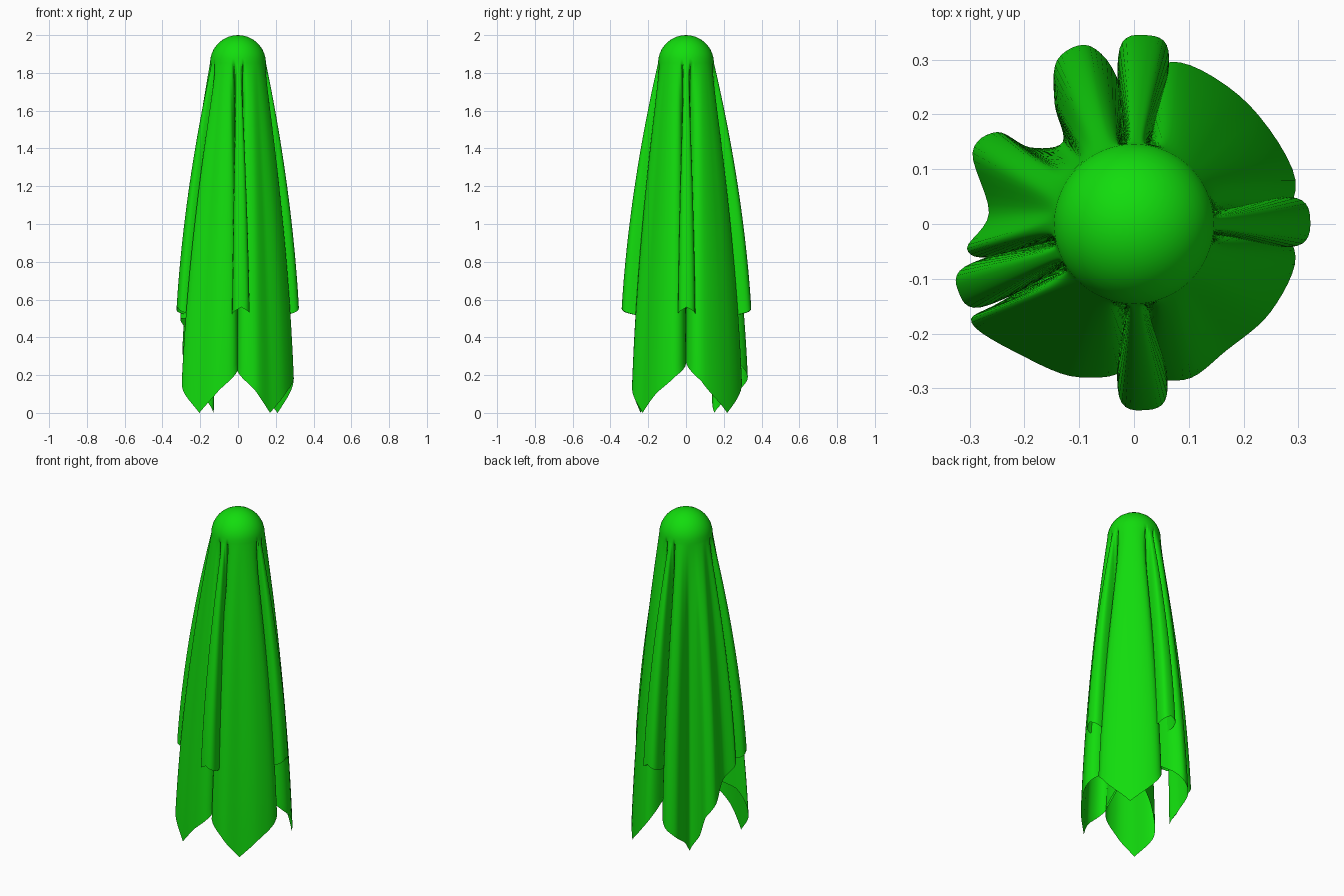
import bpy, bmesh, math
from mathutils import Vector

if "Cube" in bpy.data.objects:
    bpy.data.objects.remove(bpy.data.objects["Cube"])

DOME_R, DOME_Z = 0.148, 1.852


def narrow_fold(x, y, width=0.044, z=0.56):
    """Slim pleat at the middle of a cloth edge, running out to (x, y)."""
    tip = Vector((x, y))
    out = tip.normalized()
    side = Vector((-out.y, out.x)) * width
    pts = [out * 0.17 - side * .8, tip * 0.92 - side, tip, tip * 0.92 + side, out * 0.17 + side * .8]
    return [(p.x, p.y, z - d) for p, d in zip(pts, (.06, .03, 0, .03, .06))]


# Hem of each pleat, counter-clockwise from the right: x, y, hem height
lobes = [
    narrow_fold(.322, .004),
    [(.24, .002, .26), (.295, .08, .17), (.21, .218, 0), (.085, .295, .14), (.02, .25, .25)],
    narrow_fold(.02, .345, .045),
    [(-.025, .25, .28), (-.08, .325, .2), (-.14, .3, .14), (-.145, .22, .08), (-.13, .15, 0),
     (-.19, .14, .1), (-.25, .168, .24), (-.295, .13, .32), (-.265, .02, .42),
     (-.305, -.045, .5), (-.25, -.06, .5)],
    narrow_fold(-.32, -.125, .04),
    [(-.24, -.14, .3), (-.297, -.18, .14), (-.205, -.24, 0), (-.1, -.28, .12), (-.004, -.25, .22)],
    narrow_fold(.018, -.34),
    [(-.002, -.25, .22), (.09, -.285, .12), (.17, -.23, 0), (.25, -.16, .1),
     (.295, -.06, .19), (.24, -.002, .25)],
]

# Join the pleats with deep valleys tucked inwards
control = []
for i, lobe in enumerate(lobes):
    following = lobes[(i + 1) % len(lobes)]
    control += [Vector(p) for p in lobe]
    mid = (Vector(lobe[-1]) + Vector(following[0])) / 2
    control.append(Vector((mid.x * 0.35, mid.y * 0.35, 0.4)))


def smooth_loop(pts, steps=6):
    """Closed Catmull-Rom curve in plan, with straight hem heights."""
    res, n = [], len(pts)
    for i in range(n):
        a, b, c, d = (pts[(i + k) % n] for k in (-1, 0, 1, 2))
        for j in range(steps):
            t = j / steps
            p = 0.5 * (2 * b + (c - a) * t + (2 * a - 5 * b + 4 * c - d) * t * t
                       + (3 * b - a - 3 * c + d) * t ** 3)
            p.z = b.z + (c.z - b.z) * t
            res.append(p)
    return res


hem = smooth_loop(control)
n = len(hem)

# Evenly spread, ordered directions around the crown
turn = 2 * math.pi
angles = [math.atan2(hem[0].y, hem[0].x)]
for p in hem[1:]:
    a = math.atan2(p.y, p.x)
    angles.append(a + turn * round((angles[-1] - a) / turn))
ordered = sorted([a + turn * k for k in (-1, 0, 1) for a in angles])
W = 18
around = [sum(ordered[n + i - W:n + i + W + 1]) / (2 * W + 1) for i in range(n)]
crown = [Vector((math.cos(a), math.sin(a))) for a in around]

# Sheet: domed crown, then folds that fan out down to the hem
bm = bmesh.new()
top = bm.verts.new((0, 0, DOME_Z + DOME_R))
rings = []
for k in range(1, 9):
    a = math.pi / 2 * k / 9
    rings.append([bm.verts.new((d.x * DOME_R * math.sin(a), d.y * DOME_R * math.sin(a),
                                DOME_Z + DOME_R * math.cos(a))) for d in crown])
ROWS = 44
for k in range(ROWS + 1):
    v = (k / ROWS) ** 1.3
    g = 0.4 * v + 0.6 * (1 - (1 - v) ** 1.9)
    ring = []
    for p, d in zip(hem, crown):
        plan = Vector((p.x, p.y))
        tuck = min(1, max(0, (0.2 - plan.length) / 0.1))    # valleys sink in early
        q = (d * DOME_R).lerp(plan, g + (math.sqrt(g) - g) * tuck)
        ring.append(bm.verts.new((q.x, q.y, DOME_Z + (p.z - DOME_Z) * v)))
    rings.append(ring)

for i in range(n):
    j = (i + 1) % n
    bm.faces.new((top, rings[0][i], rings[0][j]))
    for upper, lower in zip(rings, rings[1:]):
        bm.faces.new((upper[i], lower[i], lower[j], upper[j]))
for f in bm.faces:
    f.smooth = True

mesh = bpy.data.meshes.new("draped_cloth")
bm.to_mesh(mesh)
bm.free()
cloth = bpy.data.objects.new("draped_cloth", mesh)
bpy.context.collection.objects.link(cloth)

green = bpy.data.materials.new("green_fabric")
green.diffuse_color = (0.006, 0.72, 0.004, 1)
green.use_nodes = True
green.node_tree.nodes["Principled BSDF"].inputs["Base Color"].default_value = green.diffuse_color
mesh.materials.append(green)
